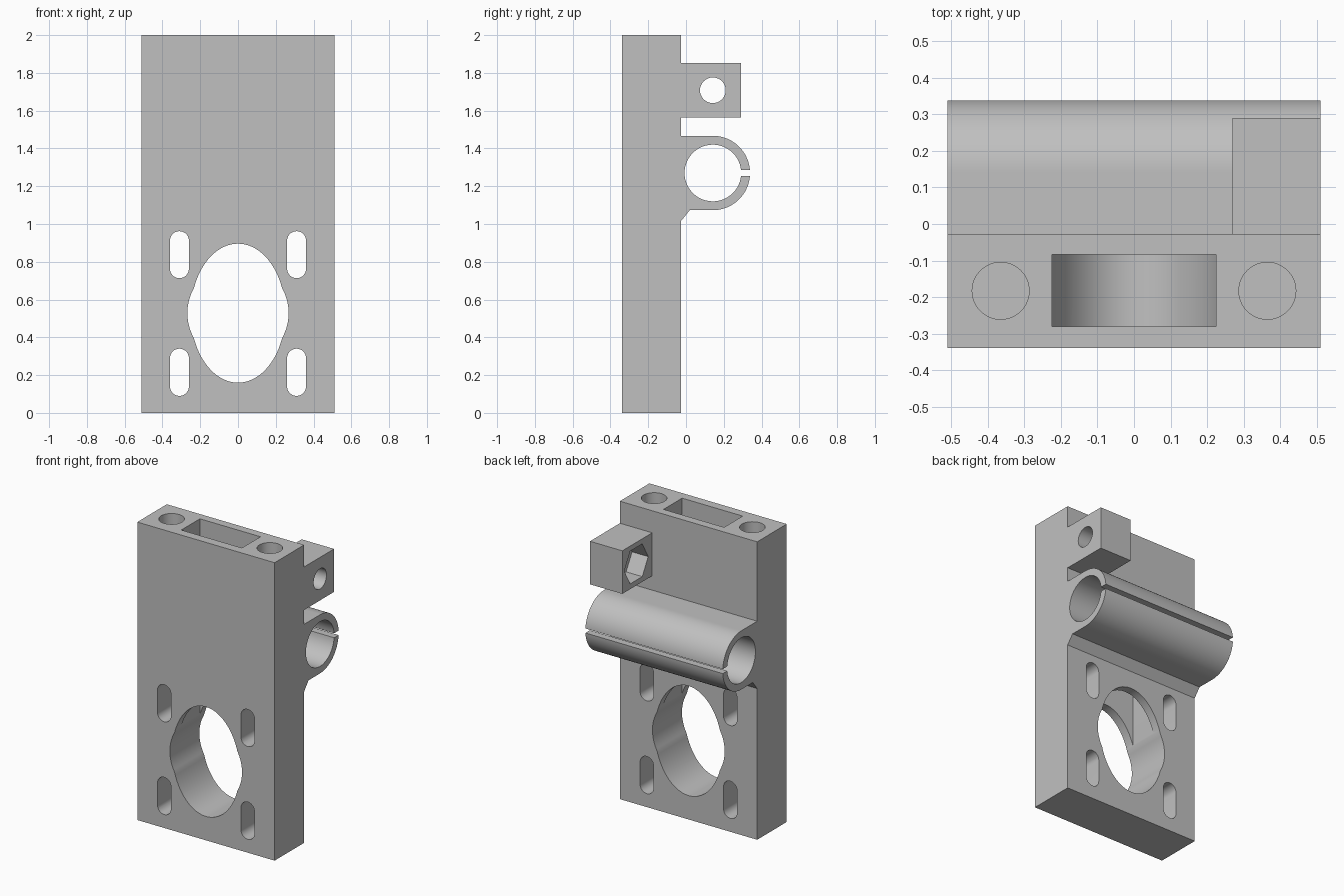
import bpy, bmesh
from math import sin, cos, pi, asin, hypot
from mathutils import Vector

if "Cube" in bpy.data.objects:
    bpy.data.objects.remove(bpy.data.objects["Cube"])

grey = bpy.data.materials.new("plain grey")
grey.use_nodes = True
grey.diffuse_color = (0.53, 0.53, 0.53, 1)
grey.node_tree.nodes["Principled BSDF"].inputs["Base Color"].default_value = grey.diffuse_color


def prism(name, outline, axis, lo, hi):
    """Extrude a 2D outline along an axis, from lo to hi."""
    place = {"x": lambda p: (lo, p[0], p[1]),
             "y": lambda p: (p[0], lo, p[1]),
             "z": lambda p: (p[0], p[1], lo)}[axis]
    bm = bmesh.new()
    face = bm.faces.new([bm.verts.new(place(p)) for p in outline])
    ext = bmesh.ops.extrude_face_region(bm, geom=[face])
    step = Vector([(hi - lo) * (axis == a) for a in "xyz"])
    bmesh.ops.translate(bm, vec=step,
                        verts=[v for v in ext["geom"] if isinstance(v, bmesh.types.BMVert)])
    bmesh.ops.recalc_face_normals(bm, faces=bm.faces)
    mesh = bpy.data.meshes.new(name)
    bm.to_mesh(mesh)
    bm.free()
    mesh.materials.append(grey)
    obj = bpy.data.objects.new(name, mesh)
    bpy.context.collection.objects.link(obj)
    return obj


def arc(u, v, r, start, end, n):
    """Points on an arc, both ends included."""
    angles = [start + (end - start) * i / n for i in range(n + 1)]
    return [(u + r * cos(a), v + r * sin(a)) for a in angles]


def circle(u, v, r, n=48):
    return arc(u, v, r, 0, 2 * pi, n)[:-1]


def rect(u0, u1, v0, v1):
    return [(u0, v0), (u1, v0), (u1, v1), (u0, v1)]


def combine(target, tool, operation):
    """Apply a boolean and remove the helper."""
    mod = target.modifiers.new(tool.name, "BOOLEAN")
    mod.object, mod.operation, mod.solver = tool, operation, "EXACT"
    bpy.ops.object.select_all(action="DESELECT")
    bpy.context.view_layer.objects.active = target
    target.select_set(True)
    bpy.ops.object.modifier_apply(modifier=mod.name)
    bpy.data.objects.remove(tool)


HALF, FRONT, BACK = 0.51, -0.34, -0.027

# Main plate
bracket = prism("mounting_bracket", rect(-HALF, HALF, FRONT, BACK), "z", 0, 2)

# Split rod clamp: flat top, round outside, slit at the back, chamfer below
cy, cz, outer, inner, gap = 0.142, 1.27, 0.197, 0.15, 0.015
a_out, a_in = asin(gap / outer), asin(gap / inner)
profile = [(BACK - 0.02, cz + outer)]
profile += arc(cy, cz, outer, pi / 2, a_out, 24)
profile += arc(cy, cz, inner, a_in, 2 * pi - a_in, 56)
profile += arc(cy, cz, outer, -a_out, -pi / 2, 24)
profile += [(0.02, cz - outer), (BACK, 1.015), (BACK - 0.02, 1.015)]
combine(bracket, prism("rod_clamp", profile, "x", -HALF, HALF), "UNION")

# Nut block with screw hole and hexagonal nut pocket
by, bz = 0.142, 1.708
combine(bracket, prism("nut_block", rect(BACK - 0.02, 0.29, 1.563, 1.852), "x", 0.27, HALF), "UNION")
combine(bracket, prism("screw_hole", circle(by, bz, 0.068, 32), "x", 0.2, 0.6), "DIFFERENCE")
combine(bracket, prism("nut_pocket", circle(by, bz, 0.127, 6), "x", 0.2, 0.39), "DIFFERENCE")

# Large opening: tall ellipse joined with a round bore
wide, tall, bore, oz = 0.25, 0.368, 0.268, 0.528
opening = []
for i in range(96):
    t = 2 * pi * i / 96
    r = max(bore, 1 / hypot(cos(t) / wide, sin(t) / tall))
    opening.append((r * cos(t), oz + r * sin(t)))
combine(bracket, prism("large_opening", opening, "y", -0.5, 0.1), "DIFFERENCE")

# Central pocket from the top down into the opening
combine(bracket, prism("belt_pocket", rect(-0.225, 0.225, -0.28, -0.083), "z", 0.6, 2.1), "DIFFERENCE")

for side in (-1, 1):
    # Blind rod sockets in the top
    combine(bracket, prism("rod_socket", circle(side * 0.365, -0.183, 0.078), "z", 1.05, 2.1), "DIFFERENCE")
    # Upright screw slots with round ends
    for low, high in ((0.09, 0.34), (0.713, 0.962)):
        slot = arc(side * 0.31, high - 0.05, 0.05, 0, pi, 16)
        slot += arc(side * 0.31, low + 0.05, 0.05, pi, 2 * pi, 16)
        combine(bracket, prism("screw_slot", slot, "y", -0.5, 0.1), "DIFFERENCE")

# One colour, smooth curves with sharp edges
bracket.data.materials.clear()
bracket.data.materials.append(grey)
for poly in bracket.data.polygons:
    poly.material_index = 0
bpy.ops.object.shade_smooth_by_angle(angle=0.4)
